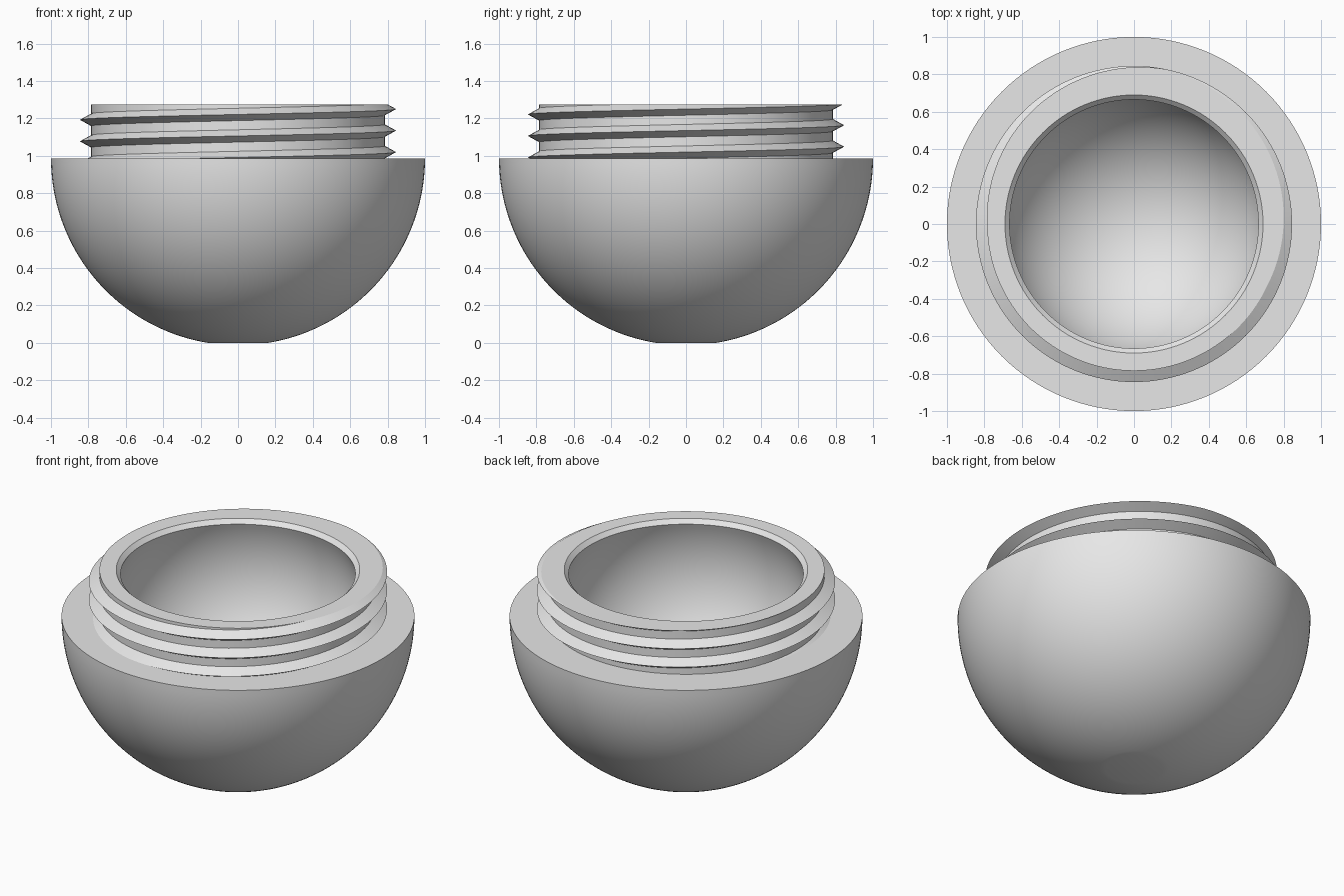
import bpy, bmesh
from math import sin, cos, tau, pi, sqrt, asin, radians

cube = bpy.data.objects.get("Cube")
if cube:
    bpy.data.objects.remove(cube, do_unlink=True)

SEGMENTS = 128
RIM_Z = 0.987          # height of the shoulder and of both sphere centres
TOP_Z = 1.275
ROOT, CREST = 0.785, 0.845
PITCH, HALF = 0.115, 0.033
LIP, MOUTH, CHAMFER_Z = 0.69, 0.665, 1.25

grey = bpy.data.materials.new("light grey plastic")
grey.use_nodes = True
grey.diffuse_color = (0.8, 0.8, 0.8, 1)
grey.node_tree.nodes["Principled BSDF"].inputs["Base Color"].default_value = (0.8, 0.8, 0.8, 1)


def revolve(name, profile):
    """Sweep profile(angle) -> [(radius, z), ...] once around the z axis."""
    bm = bmesh.new()
    columns = []
    for i in range(SEGMENTS + 1):
        a = tau * i / SEGMENTS
        columns.append([bm.verts.new((r * cos(a), r * sin(a), z)) for r, z in profile(a)])
    for left, right in zip(columns, columns[1:]):
        for j in range(len(left) - 1):
            bm.faces.new((left[j], right[j], right[j + 1], left[j + 1]))
    bmesh.ops.remove_doubles(bm, verts=bm.verts, dist=0.0002)
    bmesh.ops.dissolve_degenerate(bm, edges=bm.edges, dist=0.0002)
    mesh = bpy.data.meshes.new(name)
    bm.to_mesh(mesh)
    bm.free()
    mesh.materials.append(grey)
    obj = bpy.data.objects.new(name, mesh)
    bpy.context.collection.objects.link(obj)
    bpy.ops.object.select_all(action='DESELECT')
    obj.select_set(True)
    bpy.context.view_layer.objects.active = obj
    bpy.ops.object.shade_smooth_by_angle(angle=radians(25))
    return obj


def arc(radius, start, end, steps=40):
    """Points on a sphere section; angles measured from straight down."""
    return [(radius * sin(t), RIM_Z - radius * cos(t))
            for t in (start + (end - start) * i / steps for i in range(steps + 1))]


# Outer hemisphere with a flat foot and a flat shoulder
def shell_profile(a):
    foot = asin(sqrt(1 - RIM_Z ** 2))
    return [(0, 0)] + arc(1, foot, pi / 2) + [(ROOT - 0.02, RIM_Z)]


# Neck with a right-handed V thread, trimmed by the shoulder and the top
def neck_profile(a):
    points = []
    for turn in range(-2, 5):
        crest = 1.02 + PITCH * (turn + a / tau)
        for offset in (-HALF, 0, HALF):
            z = min(max(crest + offset, RIM_Z), TOP_Z)
            # distance from the nearest crest gives the radius
            d = abs((z - crest + PITCH / 2) % PITCH - PITCH / 2)
            r = max(ROOT, CREST - (CREST - ROOT) * d / HALF)
            points.append((r, z))
    return points + [(LIP, TOP_Z), (MOUTH, CHAMFER_Z)]


# Hollow spherical inside, meeting the chamfered mouth
def bowl_profile(a):
    radius = sqrt(MOUTH ** 2 + (CHAMFER_Z - RIM_Z) ** 2)
    return arc(radius, pi - asin(MOUTH / radius), 0)


revolve("outer_shell", shell_profile)
revolve("threaded_neck", neck_profile)
revolve("inner_bowl", bowl_profile)
